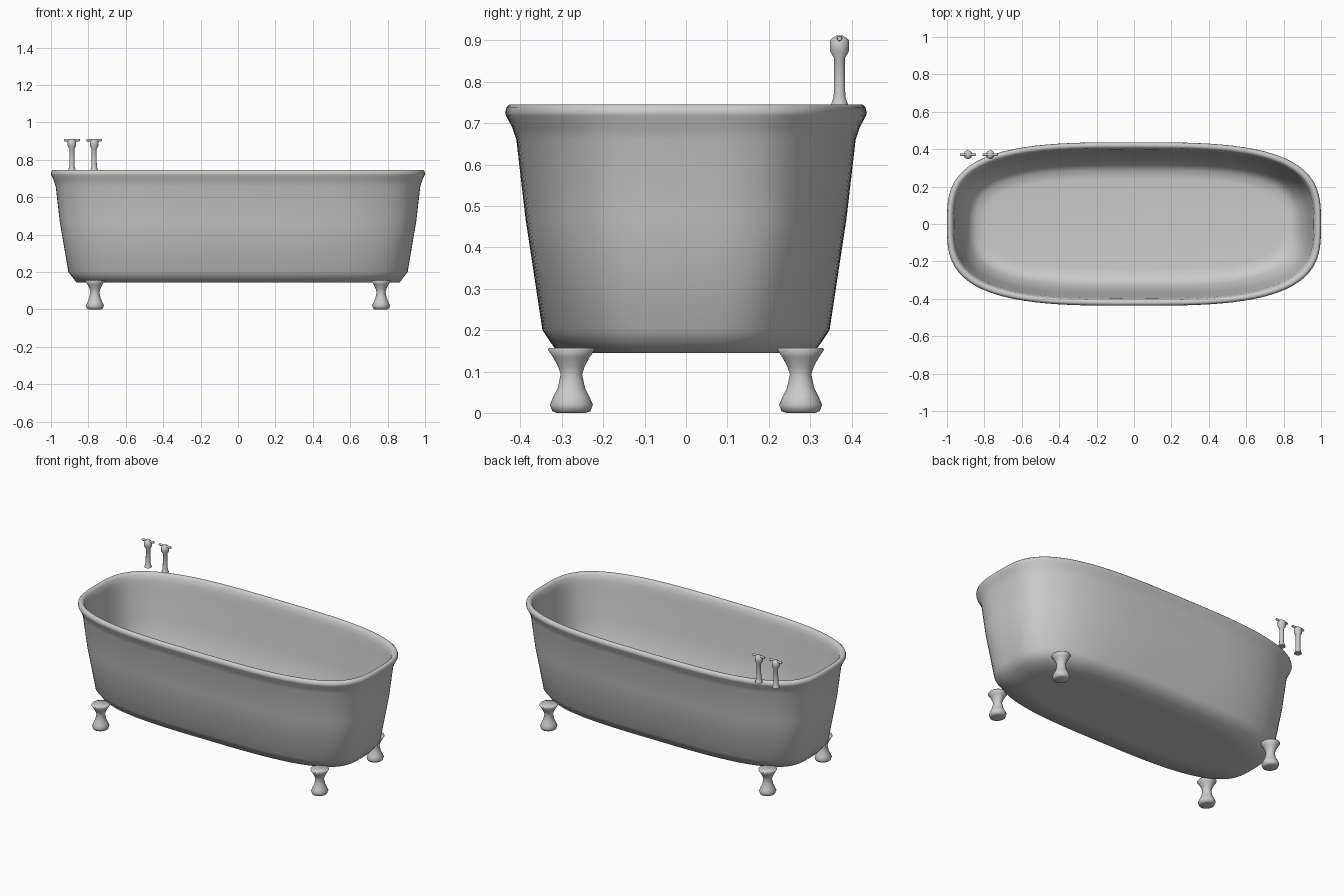
import bpy, bmesh, math

if "Cube" in bpy.data.objects:
    bpy.data.objects.remove(bpy.data.objects["Cube"])


def finish(name, bm, angle=50):
    bmesh.ops.recalc_face_normals(bm, faces=bm.faces)
    mesh = bpy.data.meshes.new(name)
    bm.to_mesh(mesh)
    bm.free()
    ob = bpy.data.objects.new(name, mesh)
    bpy.context.collection.objects.link(ob)
    bpy.ops.object.select_all(action='DESELECT')
    ob.select_set(True)
    bpy.context.view_layer.objects.active = ob
    bpy.ops.object.shade_smooth_by_angle(angle=math.radians(angle))
    return ob


def loft(bm, sections, segs, power, centre=(0, 0)):
    """Skin (half_x, half_y, z) superellipse sections and cap both ends."""
    rings = []
    for hx, hy, z in sections:
        ring = []
        for i in range(segs):
            a = 2 * math.pi * i / segs
            c, s = math.cos(a), math.sin(a)
            r = (abs(c) ** power + abs(s) ** power) ** (-1 / power)
            ring.append(bm.verts.new((centre[0] + hx * r * c, centre[1] + hy * r * s, z)))
        rings.append(ring)
    for lo, hi in zip(rings, rings[1:]):
        for i in range(segs):
            j = (i + 1) % segs
            bm.faces.new((lo[i], lo[j], hi[j], hi[i]))
    bm.faces.new(rings[0][::-1])
    bm.faces.new(rings[-1])


# Tub shell: underside, outside wall, rolled rim, thin inside wall, basin floor
tub = [
    (0.70, 0.20, 0.145), (0.865, 0.31, 0.145), (0.907, 0.347, 0.20),
    (0.953, 0.388, 0.47), (0.975, 0.41, 0.66), (0.985, 0.42, 0.69),
    (0.998, 0.435, 0.718), (1.0, 0.437, 0.725), (0.997, 0.434, 0.738),
    (0.99, 0.427, 0.745), (0.977, 0.414, 0.745), (0.967, 0.404, 0.733),
    (0.96, 0.397, 0.70), (0.956, 0.392, 0.66), (0.934, 0.370, 0.47),
    (0.888, 0.328, 0.205), (0.845, 0.288, 0.165), (0.79, 0.24, 0.16),
]
bm = bmesh.new()
loft(bm, tub, 112, 3.2)
finish("tub", bm, 70)

# Four turned feet
foot = [(0.035, 0.0), (0.046, 0.004), (0.052, 0.02), (0.043, 0.04), (0.033, 0.06),
        (0.026, 0.093), (0.032, 0.112), (0.044, 0.134), (0.057, 0.153), (0.054, 0.157)]
for sx, side in ((-1, "left"), (1, "right")):
    for sy, end in ((-1, "front"), (1, "back")):
        bm = bmesh.new()
        loft(bm, [(r * 0.92, r, z) for r, z in foot], 32, 2, (sx * 0.765, sy * 0.277))
        finish(f"{end}_{side}_foot", bm, 80)

# Two pillar taps with crossbar handles
pillar = [(0.022, 0.742), (0.018, 0.752), (0.014, 0.764), (0.013, 0.857),
          (0.023, 0.874), (0.023, 0.9), (0.018, 0.906), (0.007, 0.912)]
handle = [(0.005, -0.042), (0.007, -0.039), (0.007, -0.02),
          (0.007, 0.02), (0.007, 0.039), (0.005, 0.042)]
for x, label in ((-0.888, "hot"), (-0.769, "cold")):
    bm = bmesh.new()
    loft(bm, [(r, r, z) for r, z in pillar], 24, 2, (x, 0.371))
    finish(f"{label}_tap_pillar", bm)
    bm = bmesh.new()
    loft(bm, [(r, r, z) for r, z in handle], 16, 2)
    bar = finish(f"{label}_tap_handle", bm)
    bar.rotation_euler = (0, math.pi / 2, 0)
    bar.location = (x, 0.371, 0.905)
